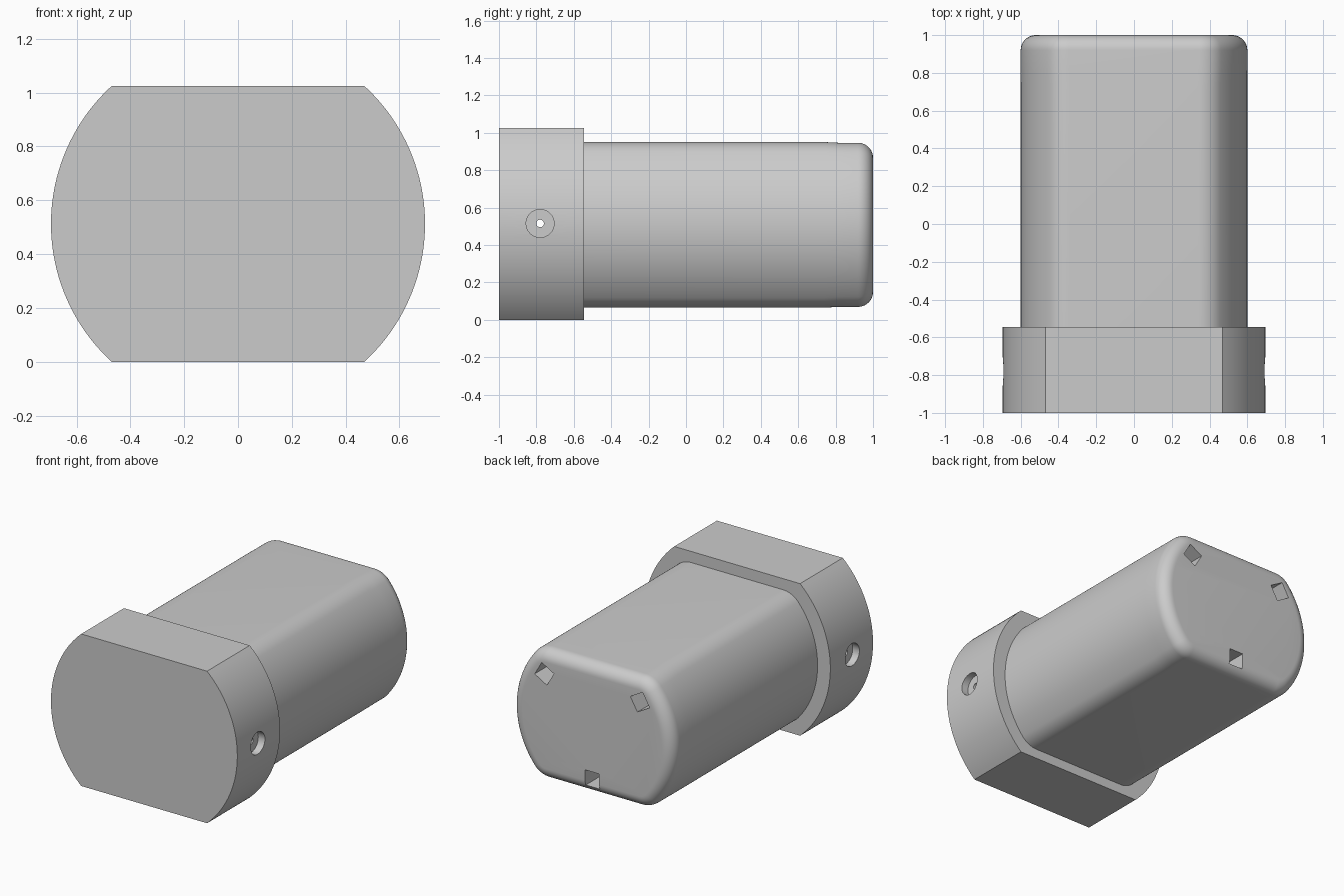
import bpy, bmesh, math
from mathutils import Matrix, Vector

old = bpy.data.objects.get("Cube")
if old:
    bpy.data.objects.remove(old, do_unlink=True)

grey = bpy.data.materials.new("plain grey")
grey.use_nodes = True
GREY = (0.6, 0.6, 0.6, 1)
grey.diffuse_color = GREY
grey.node_tree.nodes["Principled BSDF"].inputs["Base Color"].default_value = GREY


def make_object(name, bm):
    bmesh.ops.recalc_face_normals(bm, faces=bm.faces)
    mesh = bpy.data.meshes.new(name)
    bm.to_mesh(mesh)
    bm.free()
    mesh.materials.append(grey)
    obj = bpy.data.objects.new(name, mesh)
    bpy.context.collection.objects.link(obj)
    return obj


def arc(cx, cz, r, start, end, steps):
    return [(cx + r * math.cos(start + (end - start) * i / steps),
             cz + r * math.sin(start + (end - start) * i / steps))
            for i in range(steps + 1)]


def flat_circle(radius, half_height, corner):
    """Circle with flat top and bottom; corner is the blend radius."""
    cz = half_height - corner
    cx = math.sqrt((radius - corner) ** 2 - cz ** 2)
    tangent = math.atan2(cz, cx)
    quarter = arc(0, 0, radius, 0, tangent, 20)
    if corner:
        quarter += arc(cx, cz, corner, tangent, math.pi / 2, 12)[1:]
    upper = quarter + [(-x, z) for x, z in reversed(quarter)]
    return upper + [(x, -z) for x, z in reversed(upper[1:-1])]


def loft(name, sections, centre_z):
    """Skin a list of (y, outline) sections and cap both ends."""
    bm = bmesh.new()
    rings = [[bm.verts.new((x, y, z + centre_z)) for x, z in outline]
             for y, outline in sections]
    for a, b in zip(rings, rings[1:]):
        for i in range(len(a)):
            j = (i + 1) % len(a)
            bm.faces.new((a[i], a[j], b[j], b[i]))
    bm.faces.new(rings[0])
    bm.faces.new(rings[-1])
    return make_object(name, bm)


def cut(target, cutter):
    cutter.hide_render = True
    mod = target.modifiers.new("cut", "BOOLEAN")
    mod.operation = "DIFFERENCE"
    mod.solver = "EXACT"
    mod.object = cutter
    bpy.context.view_layer.objects.active = target
    bpy.ops.object.modifier_apply(modifier=mod.name)
    bpy.data.objects.remove(cutter, do_unlink=True)


def rod(x, radius, length):
    bm = bmesh.new()
    bmesh.ops.create_cone(
        bm, cap_ends=True, segments=32, radius1=radius, radius2=radius, depth=length,
        matrix=Matrix.Translation((x, -0.78, 0.515)) @ Matrix.Rotation(math.pi / 2, 4, "Y"))
    return make_object("hole_cutter", bm)


# Collar: flattened disc with a cross hole and a counterbore on each side
outline = flat_circle(0.695, 0.5125, 0)
collar = loft("collar", [(-1, outline), (-0.545, outline)], 0.5125)
cut(collar, rod(0, 0.02, 2))
for side in (-1, 1):
    cut(collar, rod(side * 0.745, 0.075, 0.2))

# Body: rounded barrel, slightly relieved near the back, with a rolled back edge
R, H, CORNER, ROLL = 0.6, 0.4425, 0.15, 0.08
sections = [(-0.56, flat_circle(R, H, CORNER)), (0.74, flat_circle(R, H, CORNER)),
            (0.82, flat_circle(R, H - 0.004, CORNER))]
for i in range(11):
    t = i / 10 * math.pi / 2
    inset = ROLL * (1 - math.cos(t))
    sections.append((1 - ROLL + ROLL * math.sin(t),
                     flat_circle(R - inset, H - 0.004 - inset, CORNER - inset)))
body = loft("body", sections, 0.5075)

# Three square pockets in the back, evenly spaced around a circle
for degrees in (30, 150, 270):
    a = math.radians(degrees)
    spot = Vector((0.412 * math.cos(a), 1, 0.58 + 0.412 * math.sin(a)))
    bm = bmesh.new()
    bmesh.ops.create_cube(
        bm, size=1,
        matrix=Matrix.Translation(spot) @ Matrix.Rotation(-a, 4, "Y")
        @ Matrix.Diagonal((0.105, 0.5, 0.105, 1)))
    cut(body, make_object("pocket_cutter", bm))

# Smooth curved walls, keep crisp edges
for obj in (collar, body):
    bpy.ops.object.select_all(action="DESELECT")
    obj.select_set(True)
    bpy.context.view_layer.objects.active = obj
    bpy.ops.object.shade_smooth_by_angle(angle=math.radians(30))
